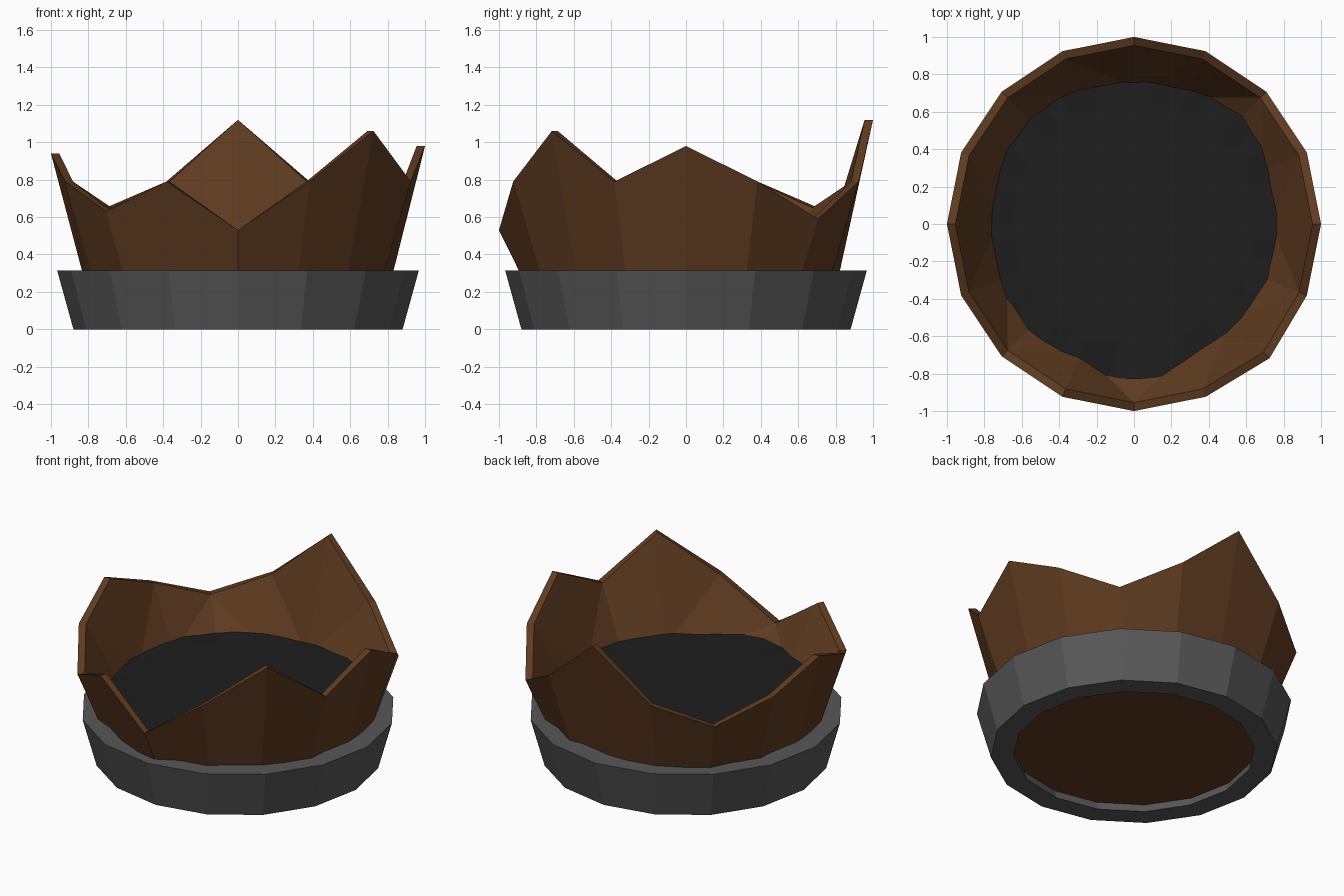
import bpy, bmesh, math

if "Cube" in bpy.data.objects:
    bpy.data.objects.remove(bpy.data.objects["Cube"])

SIDES = 16


def material(name, rgb):
    m = bpy.data.materials.new(name)
    m.diffuse_color = (*rgb, 1)
    m.use_nodes = True
    m.node_tree.nodes["Principled BSDF"].inputs["Base Color"].default_value = m.diffuse_color
    return m


WOOD = material("brown wood", (0.114, 0.044, 0.0145))
IRON = material("grey iron", (0.096, 0.096, 0.096))
DARK = material("dark filling", (0.013, 0.013, 0.013))


def ring(bm, radius, heights):
    """Ring of vertices, one per height, starting at +x."""
    n = len(heights)
    return [bm.verts.new((radius * math.cos(math.tau * i / n),
                          radius * math.sin(math.tau * i / n), z))
            for i, z in enumerate(heights)]


def bridge(bm, a, b):
    n = len(a)
    for i in range(n):
        j = (i + 1) % n
        bm.faces.new((a[i], a[j], b[j], b[i]))


def bridge_low(bm, top, low):
    """Join two rings with triangles split from the lower top corner."""
    n = len(top)
    for i in range(n):
        j = (i + 1) % n
        if top[i].co.z < top[j].co.z:
            i, j = j, i
        bm.faces.new((top[j], top[i], low[i]))
        bm.faces.new((top[j], low[i], low[j]))


def finish(bm, name, mat):
    bmesh.ops.recalc_face_normals(bm, faces=bm.faces)
    me = bpy.data.meshes.new(name)
    bm.to_mesh(me)
    bm.free()
    me.materials.append(mat)
    ob = bpy.data.objects.new(name, me)
    bpy.context.collection.objects.link(ob)
    return ob


# Broken tub: rim heights of the eight main points, 0.79 between them
points = [0.98, 0.59, 1.12, 0.65, 0.94, 0.63, 0.53, 1.06]
rim = [z for p in points for z in (p, 0.79)]
bm = bmesh.new()
base = ring(bm, 0.766, [0.055] * SIDES)
outer = ring(bm, 1.0, rim)
inner = ring(bm, 0.955, rim)
floor = ring(bm, 0.735, [0.40] * SIDES)
for v in (outer[14], inner[14]):  # one splinter leans out a little
    v.co.x *= 1.025
    v.co.y *= 1.015
bridge(bm, base, outer)
bridge(bm, outer, inner)
bridge_low(bm, inner, floor)
bm.faces.new(base)
bm.faces.new(floor)
finish(bm, "broken_tub", WOOD)

# Iron band around the foot
bm = bmesh.new()
loops = [ring(bm, r, [z] * SIDES)
         for r, z in ((0.88, 0), (0.967, 0.315), (0.82, 0.315), (0.74, 0))]
for k in range(4):
    bridge(bm, loops[k], loops[(k + 1) % 4])
finish(bm, "iron_band", IRON)

# Slightly uneven filling whose edge meets the tub wall
bm = bmesh.new()
N = 48
edge = ring(bm, 0.83, [0.467 + 0.004 * math.sin(2.3 * i) + 0.003 * math.sin(5.1 * i + 1)
                       for i in range(N)])
core = ring(bm, 0.65, [0.467] * N)
bridge(bm, core, edge)
bm.faces.new(core)
finish(bm, "filling", DARK)
